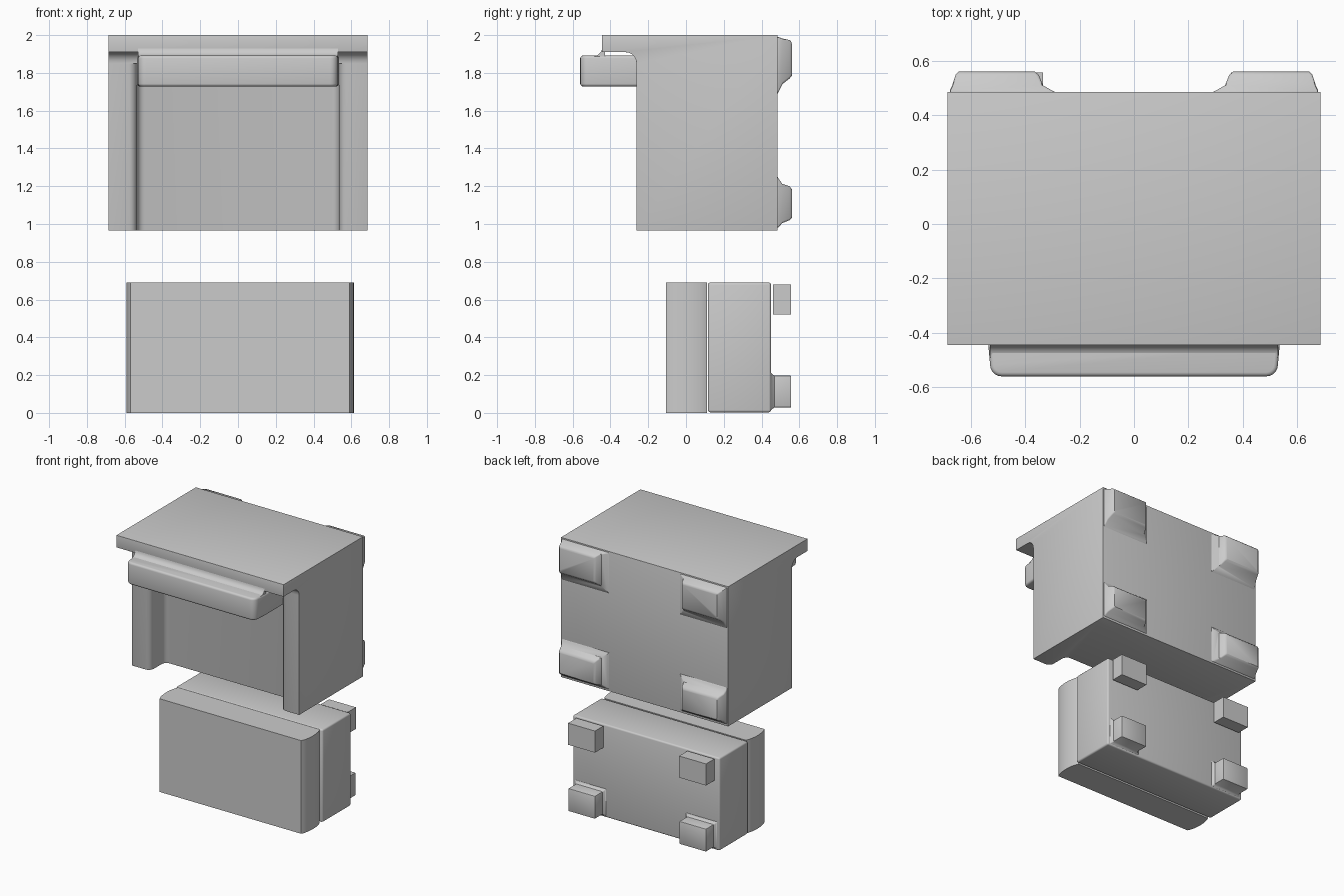
import bpy, bmesh
from math import sin, cos, pi, radians

if "Cube" in bpy.data.objects:
    bpy.data.objects.remove(bpy.data.objects["Cube"])


def make(name, verts, faces):
    bm = bmesh.new()
    vs = [bm.verts.new(v) for v in verts]
    for f in faces:
        bm.faces.new([vs[i] for i in f])
    bmesh.ops.recalc_face_normals(bm, faces=bm.faces)
    me = bpy.data.meshes.new(name)
    bm.to_mesh(me)
    bm.free()
    ob = bpy.data.objects.new(name, me)
    bpy.context.collection.objects.link(ob)
    return ob


def loft(name, rings):
    """Skin a stack of equal-length rings and cap both ends."""
    n, k = len(rings[0]), len(rings)
    faces = [list(range(n)), [n * (k - 1) + i for i in range(n)]]
    for r in range(k - 1):
        for i in range(n):
            j = (i + 1) % n
            faces.append([r * n + i, r * n + j, (r + 1) * n + j, (r + 1) * n + i])
    return make(name, [p for ring in rings for p in ring], faces)


def prism(name, pts, axis, a, b):
    if axis == 'z':
        return loft(name, [[(u, v, t) for u, v in pts] for t in (a, b)])
    return loft(name, [[(t, u, v) for u, v in pts] for t in (a, b)])


def box(name, x0, x1, y0, y1, z0, z1):
    return prism(name, [(x0, y0), (x1, y0), (x1, y1), (x0, y1)], 'z', z0, z1)


def arc(cx, cy, r, a0, a1, n=5):
    return [(cx + r * cos(radians(a0 + (a1 - a0) * i / n)),
             cy + r * sin(radians(a0 + (a1 - a0) * i / n))) for i in range(n + 1)]


def activate(ob):
    bpy.ops.object.select_all(action='DESELECT')
    ob.select_set(True)
    bpy.context.view_layer.objects.active = ob


def finish(ob, width, segments=3):
    if width:
        m = ob.modifiers.new('bevel', 'BEVEL')
        m.width, m.segments = width, segments
        m.limit_method, m.angle_limit = 'ANGLE', radians(50)
        activate(ob)
        bpy.ops.object.modifier_apply(modifier='bevel')
    activate(ob)
    bpy.ops.object.shade_smooth_by_angle(angle=radians(35))


# Chair body: arms and seat as one U-shaped section, lying on its back
half = [(.685, .485), (.685, -.262)] + arc(.575, -.222, .04, 270, 180) + arc(.495, -.13, .04, 0, 90)
body = prism('chair_body', half + [(-x, y) for x, y in reversed(half)], 'z', .965, 1.95)

# Tall chair back, blended into the arms by a concave fillet
back = prism('chair_back', [(.485, 2), (-.445, 2), (-.445, 1.91)] + arc(-.322, 1.85, .06, 90, 0)
             + [(-.2, 1.85), (-.2, 1.9), (.485, 1.9)], 'x', -.685, .685)
m = body.modifiers.new('union', 'BOOLEAN')
m.operation, m.solver, m.object = 'UNION', 'EXACT', back
activate(body)
bpy.ops.object.modifier_apply(modifier='union')
bpy.data.objects.remove(back)
bm = bmesh.new()
bm.from_mesh(body.data)
bmesh.ops.remove_doubles(bm, verts=bm.verts, dist=.0005)
bmesh.ops.dissolve_limit(bm, angle_limit=radians(1), verts=bm.verts, edges=bm.edges)
bm.to_mesh(body.data)
bm.free()
finish(body, .012)

# Back cushion with rounded front corners, plus the fillet joining it to the back
ch = [(.535, -.08), (.535, -.45)] + arc(.487, -.518, .042, 0, -90)
cushion = prism('back_cushion', ch + [(-x, y) for x, y in reversed(ch)], 'z', 1.728, 1.892)
finish(cushion, .015)
blend = prism('cushion_blend', [(-.43, 1.88)] + arc(-.49, 1.935, .046, 270, 360) + [(-.43, 1.935)],
              'x', -.53, .53)
finish(blend, 0)

# Chair feet: flared blocks (y, inner x, outer x, outer inset top/bottom, inner z top/bottom)
FOOT = [(.475, .27, .677, .008, .010, 1.67, 1.27), (.490, .30, .677, .010, .018, 1.70, 1.24),
        (.510, .335, .668, .018, .040, 1.74, 1.212), (.548, .35, .656, .026, .055, 1.77, 1.20),
        (.560, .365, .645, .036, .068, 1.785, 1.185)]
for s, side in ((1, 'right'), (-1, 'left')):
    for top in (True, False):
        rings = []
        for y, xi, xo, it, ib, zt, zb in FOOT:
            za, zc = (zt, 2 - it) if top else (.965 + ib, zb)
            rings.append([(s * xi, y, za), (s * xo, y, za), (s * xo, y, zc), (s * xi, y, zc)])
        finish(loft(f"chair_foot_{side}_{'rear' if top else 'front'}", rings), .008, 2)

# Footstool base and bulging cushion
finish(box('footstool_base', -.59, .612, .116, .45, .003, .69), .012)
N = 12
side = [(.58 + .022 * sin(pi * i / N) ** .7, -.105 + .217 * i / N) if 0 < i < N
        else (.58, -.105 + .217 * i / N) for i in range(N + 1)]
outline = [(.011 + x, y) for x, y in side] + [(.011 - x, y) for x, y in reversed(side)]
finish(prism('footstool_cushion', outline, 'z', 0, .69), 0)

# Footstool feet: plain blocks above, blended blocks below
for cx, name in ((.466, 'right'), (-.444, 'left')):
    finish(box(f'footstool_foot_{name}_rear', cx - .11, cx + .11, .46, .557, .52, .68), 0)
    rings = []
    for y, g in ((.445, .024), (.455, .01), (.468, 0), (.557, 0)):
        x0, x1, z0, z1 = cx - .11 - g, cx + .11 + g, .028 - g * .8, .197 + g
        rings.append([(x0, y, z0), (x1, y, z0), (x1, y, z1), (x0, y, z1)])
    finish(loft(f'footstool_foot_{name}_front', rings), .006, 2)
